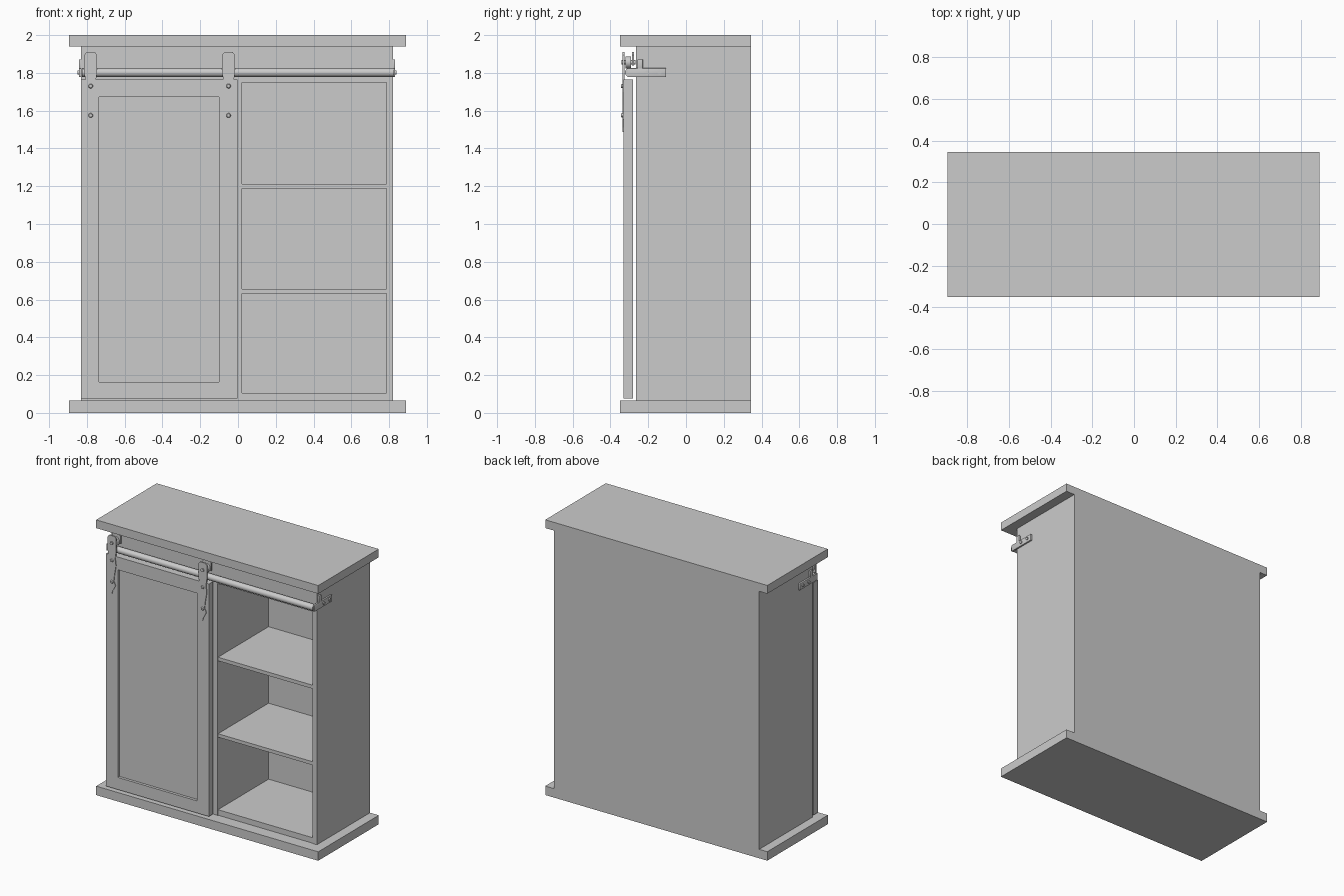
import bpy, bmesh, math
from mathutils import Matrix

if "Cube" in bpy.data.objects:
    bpy.data.objects.remove(bpy.data.objects["Cube"])

grey = bpy.data.materials.new("plain grey")
grey.use_nodes = True
COLOUR = (0.6, 0.6, 0.6, 1)
grey.diffuse_color = COLOUR
grey.node_tree.nodes["Principled BSDF"].inputs["Base Color"].default_value = COLOUR


def finish(name, bm, smooth=False):
    bmesh.ops.recalc_face_normals(bm, faces=bm.faces)
    mesh = bpy.data.meshes.new(name)
    bm.to_mesh(mesh)
    bm.free()
    mesh.materials.append(grey)
    ob = bpy.data.objects.new(name, mesh)
    bpy.context.collection.objects.link(ob)
    if smooth:
        bpy.ops.object.select_all(action="DESELECT")
        ob.select_set(True)
        bpy.context.view_layer.objects.active = ob
        bpy.ops.object.shade_smooth_by_angle(angle=math.radians(35))
    return ob


def box(name, x, y, z, bevel=0):
    bm = bmesh.new()
    bmesh.ops.create_cube(bm, size=1)
    for v in bm.verts:
        v.co = [a + (c + 0.5) * (b - a) for c, (a, b) in zip(v.co, (x, y, z))]
    if bevel:
        bmesh.ops.bevel(bm, geom=bm.edges[:], offset=bevel, segments=2,
                        affect="EDGES", profile=0.5)
    return finish(name, bm, bevel > 0)


def rod(name, centre, radius, length, axis, top_radius=None, sides=24):
    bm = bmesh.new()
    bmesh.ops.create_cone(bm, cap_ends=True, segments=sides, radius1=radius,
                          radius2=radius if top_radius is None else top_radius,
                          depth=length)
    turn = {"X": Matrix.Rotation(math.pi / 2, 4, "Y"),
            "Y": Matrix.Rotation(math.pi / 2, 4, "X")}[axis]
    bmesh.ops.transform(bm, matrix=Matrix.Translation(centre) @ turn, verts=bm.verts)
    return finish(name, bm, True)


def plate(name, outline, x, y0, y1):
    # Extrude a front outline (x, z) from y0 back to y1
    bm = bmesh.new()
    face = bm.faces.new([bm.verts.new((x + px, y0, pz)) for px, pz in outline])
    out = bmesh.ops.extrude_face_region(bm, geom=[face])["geom"]
    for v in out:
        if isinstance(v, bmesh.types.BMVert):
            v.co.y = y1
    return finish(name, bm)


# Carcass
FRONT, BACK, LOW, HIGH = -0.265, 0.345, 0.065, 1.94
box("top_board", (-0.895, 0.89), (-0.35, BACK), (HIGH, 2))
box("base_board", (-0.895, 0.89), (-0.35, BACK), (0, LOW))
box("right_side", (-0.83, -0.79), (FRONT, BACK), (LOW, HIGH))
box("left_side", (0.785, 0.82), (FRONT, BACK), (LOW, HIGH))
box("back_panel", (-0.79, 0.785), (0.32, BACK), (LOW, HIGH))
box("divider", (-0.02, 0.022), (FRONT, 0.32), (LOW, HIGH))
box("header", (-0.79, 0.785), (FRONT, 0.32), (1.75, HIGH))
for i, (z0, z1) in enumerate(((LOW, 0.105), (0.632, 0.657), (1.187, 1.213))):
    box(f"shelf_{i}", (-0.79, 0.785), (FRONT + 0.004, 0.32), (z0, z1))

# Sliding door: stiles, rails and a sunken panel
DOOR_Y = (-0.33, -0.28)
for side, x in (("outer", (-0.83, -0.735)), ("inner", (-0.1, -0.003))):
    box(f"door_{side}_stile", x, DOOR_Y, (0.075, 1.765))
for side, z in (("bottom", (0.075, 0.163)), ("top", (1.672, 1.765))):
    box(f"door_{side}_rail", (-0.735, -0.1), DOOR_Y, z)
box("door_panel", (-0.735, -0.1), (-0.31, -0.285), (0.163, 1.672))

# Track with a bracket, stop and screws at each end
rod("track", (0, -0.3, 1.802), 0.023, 1.65, "X")
for side, edge, s in (("right", -0.83, -1), ("left", 0.82, 1)):
    xs = sorted((edge - 0.002 * s, edge + 0.012 * s))
    box(f"{side}_track_bracket", xs, (-0.31, -0.105), (1.777, 1.825), 0.003)
    box(f"{side}_bracket_stop", xs, (-0.258, -0.228), (1.82, 1.872), 0.004)
    for i, y in enumerate((-0.205, -0.14)):
        rod(f"{side}_bracket_screw_{i}", (edge + 0.014 * s, y, 1.802), 0.011, 0.01, "X", sides=12)

# Hangers: spear ended strap, back strap, wheel and bolts
half = [(0.006, 1.51), (0.029, 1.552), (0.015, 1.583), (0.021, 1.63),
        (0.033, 1.7), (0.026, 1.75), (0.034, 1.8), (0.034, 1.895), (0.022, 1.91)]
spear = [(0, 1.488)] + half + [(-x, z) for x, z in reversed(half)]
yoke = [(-0.034, 1.84), (0.034, 1.84), (0.034, 1.895), (0.022, 1.91),
        (-0.022, 1.91), (-0.034, 1.895)]
for side, x in (("outer", -0.78), ("inner", -0.05)):
    plate(f"{side}_hanger_strap", spear, x, -0.335, -0.325)
    plate(f"{side}_hanger_back", yoke, x, -0.285, -0.275)
    rod(f"{side}_hanger_wheel", (x, -0.305, 1.856), 0.032, 0.03, "Y")
    rod(f"{side}_hanger_axle", (x, -0.305, 1.856), 0.012, 0.075, "Y", sides=12)
    for i, z in enumerate((1.73, 1.575)):
        rod(f"{side}_hanger_bolt_{i}", (x, -0.337, z), 0.014, 0.012, "Y", 0.009, 12)
